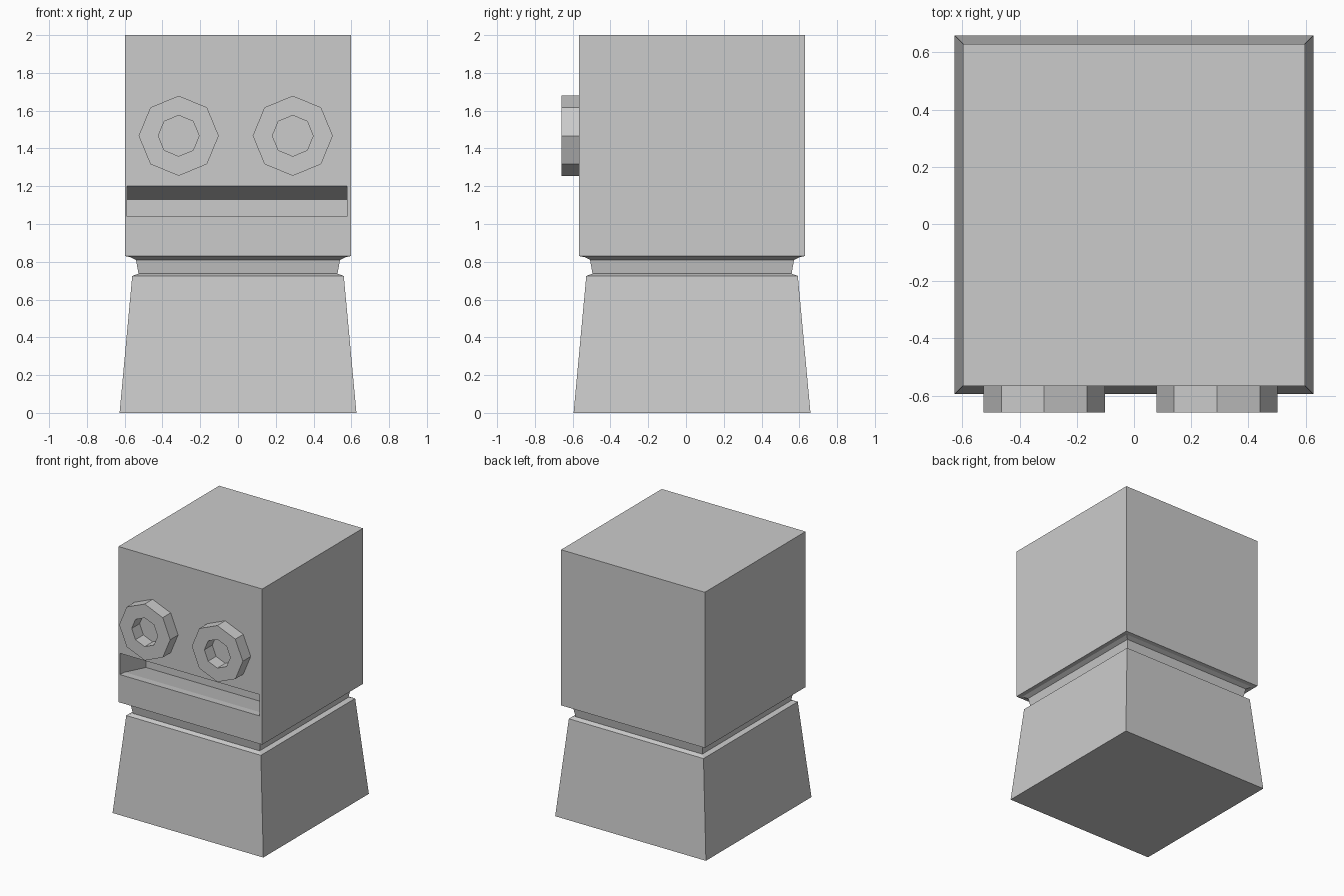
import bpy, bmesh, math

if "Cube" in bpy.data.objects:
    bpy.data.objects.remove(bpy.data.objects["Cube"])

CY = 0.032        # depth centre of the square column
FACE = -0.566     # y of the front of the head


def make_object(name, bm):
    bmesh.ops.recalc_face_normals(bm, faces=bm.faces[:])
    mesh = bpy.data.meshes.new(name)
    bm.to_mesh(mesh)
    bm.free()
    obj = bpy.data.objects.new(name, mesh)
    bpy.context.collection.objects.link(obj)
    return obj


def bridge(bm, a, b):
    n = len(a)
    for i in range(n):
        j = (i + 1) % n
        bm.faces.new((a[i], a[j], b[j], b[i]))


def square_loft(name, profile):
    """Stack square rings given as (half width, z) and cap both ends."""
    bm = bmesh.new()
    rings = [[bm.verts.new((sx * h, CY + sy * h, z))
              for sx, sy in ((-1, -1), (1, -1), (1, 1), (-1, 1))]
             for h, z in profile]
    for a, b in zip(rings, rings[1:]):
        bridge(bm, a, b)
    bm.faces.new(rings[0])
    bm.faces.new(rings[-1])
    return make_object(name, bm)


def extrude_x(name, profile, x0, x1):
    """Extrude a (y, z) outline along x."""
    bm = bmesh.new()
    ends = [[bm.verts.new((x, y, z)) for y, z in profile] for x in (x0, x1)]
    bridge(bm, *ends)
    bm.faces.new(ends[0])
    bm.faces.new(ends[1])
    return make_object(name, bm)


def eye_ring(name, x, z, outer=0.212, inner=0.108, sides=8):
    """Octagonal ring sitting on the face."""
    bm = bmesh.new()
    section = [(outer, FACE), (outer, -0.66), (inner, -0.66), (inner, FACE)]
    loops = [[bm.verts.new((x + r * math.cos(math.tau * i / sides), y,
                            z + r * math.sin(math.tau * i / sides)))
              for i in range(sides)] for r, y in section]
    for k in range(4):
        bridge(bm, loops[k], loops[(k + 1) % 4])
    return make_object(name, bm)


# Tapered base, grooved neck and block head
body = square_loft("body", [
    (0.627, 0.0), (0.56, 0.725), (0.527, 0.737), (0.54, 0.81),
    (0.57, 0.825), (0.598, 0.83), (0.598, 2.0)])

# Mouth pocket: sloping roof, floor falling away behind the lip
mouth_cutter = extrude_x("mouth_cutter", [
    (FACE - 0.1, 1.04), (FACE, 1.04), (FACE + 0.06, 1.035),
    (FACE + 0.31, 0.975), (FACE + 0.31, 1.13),
    (FACE, 1.2), (FACE - 0.1, 1.2)], -0.587, 0.577)
mouth_cutter.hide_render = True
mouth_cutter.hide_set(True)
cut = body.modifiers.new("mouth", 'BOOLEAN')
cut.operation = 'DIFFERENCE'
cut.solver = 'EXACT'
cut.object = mouth_cutter

# Eyes
for side, x in (("left", -0.314), ("right", 0.29)):
    eye_ring(side + "_eye", x, 1.467)
